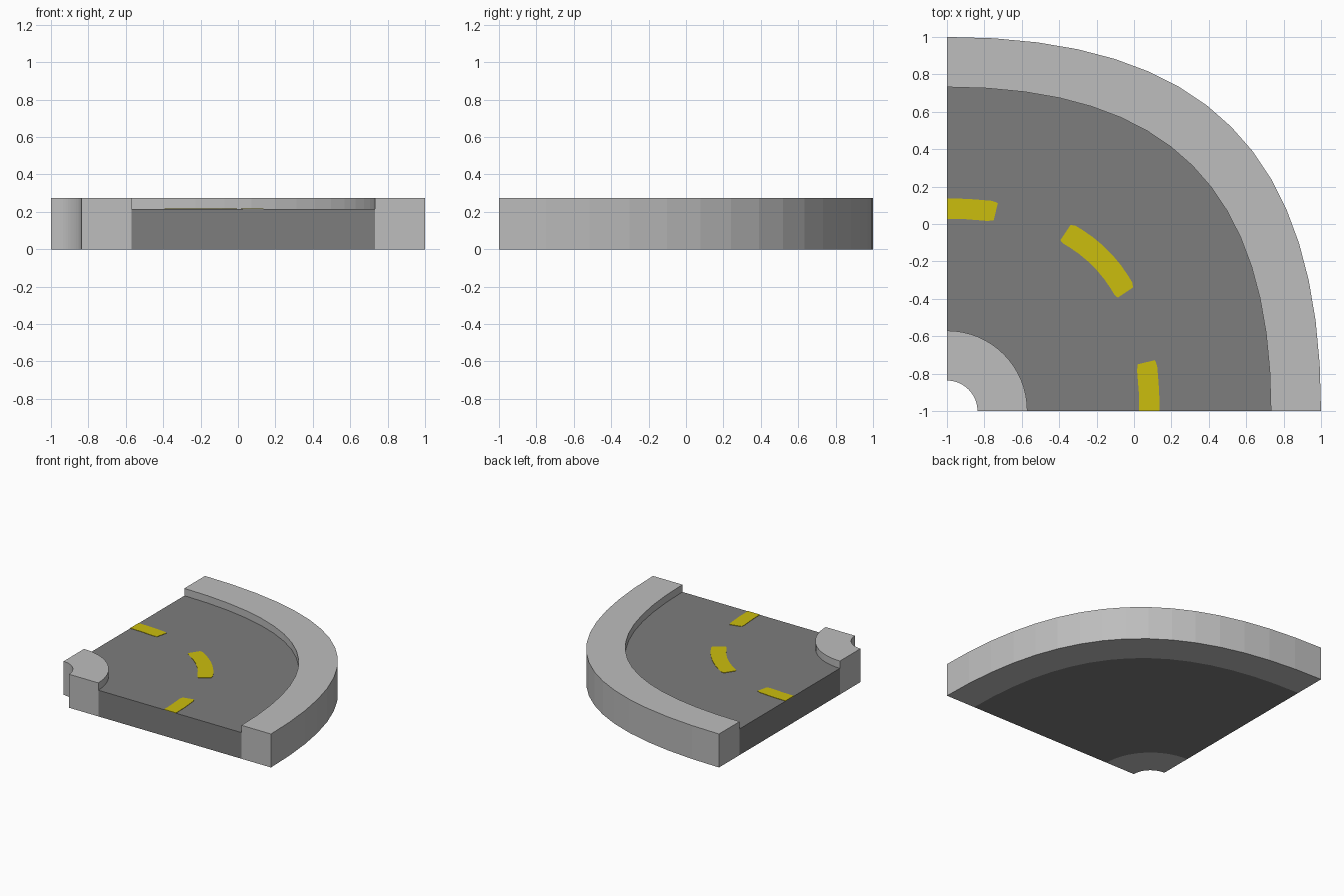
import bpy, bmesh

if "Cube" in bpy.data.objects:
    bpy.data.objects.remove(bpy.data.objects["Cube"])

CORNER = -1.0          # centre of the bend in x and y
CURB_TOP, ROAD_TOP = 0.275, 0.215


def material(name, rgb):
    m = bpy.data.materials.new(name)
    m.diffuse_color = (*rgb, 1)
    m.use_nodes = True
    m.node_tree.nodes["Principled BSDF"].inputs["Base Color"].default_value = m.diffuse_color
    return m


GREY = material("light grey curb", (0.51, 0.51, 0.51))
ASPHALT = material("dark grey road", (0.205, 0.205, 0.205))
YELLOW = material("yellow paint", (0.60, 0.51, 0.004))


def bend(r, k, t):
    """Quarter bend as a cubic curve of end radius r and handle ratio k."""
    a, b, c, d = (1 - t) ** 3, 3 * t * (1 - t) ** 2, 3 * t * t * (1 - t), t ** 3
    return (CORNER + r * (k * b + c + d), CORNER + r * (a + b + k * c))


def sweep(name, mat, inner, outer, z0, z1, ts, narrow=None):
    """Solid band between two bends (radius, ratio), from z0 to z1."""
    bm = bmesh.new()
    rings = []
    for i, t in enumerate(ts):
        s = narrow[i] if narrow else 0
        a = bend(inner[0] + s, inner[1], t)
        b = bend(outer[0] - s, outer[1], t)
        rings.append([bm.verts.new((*p, z)) for p, z in
                      ((a, z0), (a, z1), (b, z1), (b, z0))])
    for p, q in zip(rings, rings[1:]):
        for j in range(4):
            n = (j + 1) % 4
            bm.faces.new((p[j], p[n], q[n], q[j]))
    bm.faces.new(rings[0])
    bm.faces.new(rings[-1][::-1])
    bmesh.ops.recalc_face_normals(bm, faces=bm.faces)
    me = bpy.data.meshes.new(name)
    bm.to_mesh(me)
    bm.free()
    me.materials.append(mat)
    ob = bpy.data.objects.new(name, me)
    bpy.context.collection.objects.link(ob)
    return ob


def steps(a, b, n):
    return [a + (b - a) * i / n for i in range(n + 1)]


full = steps(0, 1, 16)
R0, R1, R2, R3 = (0.163, 0.552), (0.43, 0.552), (1.732, 0.687), (2.0, 0.693)

# Curbs and road bed
sweep("inner_curb", GREY, R0, R1, 0, CURB_TOP, full)
sweep("outer_curb", GREY, R2, R3, 0, CURB_TOP, full)
sweep("road", ASPHALT, R1, R2, 0, ROAD_TOP, full)

# Dashed centre line, tapered slightly at its free ends
D0, D1 = (1.028, 0.684), (1.137, 0.684)
TAPER = 0.008
first = [0, 0.05, 0.11, 0.126]
middle = [0.35, 0.365] + steps(0.39, 0.61, 5) + [0.635, 0.65]
for name, ts, narrow in (
        ("dash_start", first, [0, 0, 0, TAPER]),
        ("dash_middle", middle, [TAPER] + [0] * (len(middle) - 2) + [TAPER]),
        ("dash_end", [1 - t for t in first], [0, 0, 0, TAPER])):
    sweep(name, YELLOW, D0, D1, ROAD_TOP - 0.002, ROAD_TOP + 0.003, ts, narrow)
